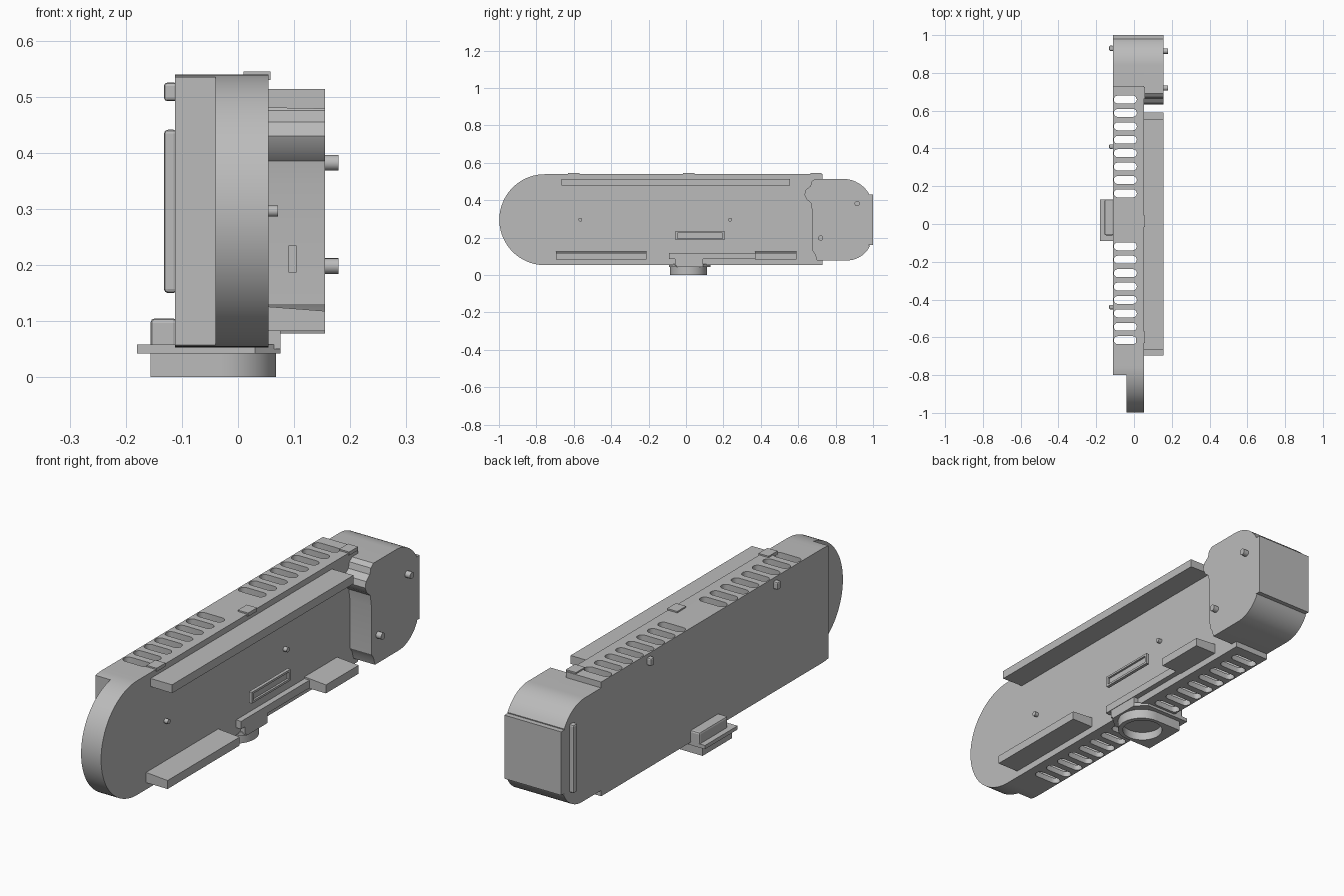
import bpy, bmesh, math

cube = bpy.data.objects.get("Cube")
if cube:
    bpy.data.objects.remove(cube, do_unlink=True)

grey = bpy.data.materials.new("plain grey")
grey.use_nodes = True
colour = (0.5, 0.5, 0.5, 1)
grey.diffuse_color = colour
grey.node_tree.nodes["Principled BSDF"].inputs["Base Color"].default_value = colour


def finish(name, bm):
    bmesh.ops.recalc_face_normals(bm, faces=bm.faces)
    me = bpy.data.meshes.new(name)
    bm.to_mesh(me)
    bm.free()
    me.materials.append(grey)
    ob = bpy.data.objects.new(name, me)
    bpy.context.collection.objects.link(ob)
    return ob


def add_prism(bm, points, axis, low, high):
    """Extrude a flat outline: (y, z) along x, or (x, y) along z."""
    place = (lambda p, d: (d, *p)) if axis == "x" else (lambda p, d: (*p, d))
    face = bm.faces.new([bm.verts.new(place(p, low)) for p in points])
    new = bmesh.ops.extrude_face_region(bm, geom=[face])["geom"]
    step = place((0, 0), high - low)
    bmesh.ops.translate(bm, vec=step, verts=[g for g in new if isinstance(g, bmesh.types.BMVert)])


def prism(name, points, axis, low, high):
    bm = bmesh.new()
    add_prism(bm, points, axis, low, high)
    return finish(name, bm)


def box(name, x, y, z, bevel=0):
    pts = [(x[0], y[0]), (x[1], y[0]), (x[1], y[1]), (x[0], y[1])]
    ob = prism(name, pts, "z", *z)
    if bevel:
        mod = ob.modifiers.new("soft edge", "BEVEL")
        mod.width, mod.segments = bevel, 2
    return ob


def arc(cx, cy, r, start, end, n):
    angles = [math.radians(start + (end - start) * i / n) for i in range(n + 1)]
    return [(cx + r * math.cos(a), cy + r * math.sin(a)) for a in angles]


def disc(cx, cy, r, n=20):
    return arc(cx, cy, r, 0, 360, n)[:-1]


def cut(ob, *cutters):
    for c in cutters:
        mod = ob.modifiers.new("cut", "BOOLEAN")
        mod.operation, mod.solver, mod.object = "DIFFERENCE", "EXACT", c
    bpy.context.view_layer.update()
    deps = bpy.context.evaluated_depsgraph_get()
    me = bpy.data.meshes.new_from_object(ob.evaluated_get(deps))
    ob.modifiers.clear()
    ob.data = me
    for c in cutters:
        bpy.data.objects.remove(c, do_unlink=True)


def smooth(ob):
    bpy.ops.object.select_all(action="DESELECT")
    ob.select_set(True)
    bpy.context.view_layer.objects.active = ob
    bpy.ops.object.shade_smooth_by_angle(angle=math.radians(30))


# Hollow housing with one round end, stepped on the right side
outline = arc(-0.755, 0.296, 0.243, 90, 270, 48) + [(0.73, 0.053), (0.73, 0.539)]
housing = prism("housing", outline, "x", -0.112, 0.054)
step = box("step_cutter", (-0.2, -0.04), (-1.1, -0.8), (0, 0.6))
cavity = box("cavity_cutter", (-0.107, 0.035), (-0.72, 0.69), (0.078, 0.515))

# Two rows of vent slots right through the top and bottom
bm = bmesh.new()
for first in (-0.615, 0.162):
    for i in range(8):
        y = first + i * 0.071
        slot = arc(-0.006, y, 0.021, -90, 90, 8) + arc(-0.086, y, 0.021, 90, 270, 8)
        add_prism(bm, slot, "z", -0.1, 0.7)
slots = finish("slot_cutter", bm)
cut(housing, step, cavity, slots)
smooth(housing)

# Rear block with wavy front edge and rounded corners
wavy = [(0.70, 0.078), (0.69, 0.11), (0.677, 0.13), (0.675, 0.34), (0.668, 0.385),
        (0.645, 0.405), (0.633, 0.43), (0.64, 0.455), (0.665, 0.475), (0.672, 0.5), (0.69, 0.514)]
back = arc(0.84, 0.354, 0.16, 90, 30, 10) + [(0.978, 0.43), (1, 0.43), (1, 0.16), (0.975, 0.16)]
back += arc(0.86, 0.215, 0.137, -25, -90, 10)
smooth(prism("rear_block_outer", wavy + back, "x", 0.054, 0.155))
inner = [(0.72, 0.078), (0.72, 0.514)] + back
smooth(prism("rear_block_inner", inner, "x", -0.112, 0.055))

# Long rails on the left side, slightly thicker at the wall
for name, ys, zs in (("top_rail", (-0.665, 0.555), (0.478, 0.514)),
                     ("front_bottom_rail", (-0.695, -0.21), (0.082, 0.118)),
                     ("rear_bottom_rail", (0.37, 0.59), (0.082, 0.118))):
    ob = box(name, (0.05, 0.155), ys, zs)
    for v in ob.data.vertices:
        if v.co.x < 0.1:
            v.co.z += 0.008 if (v.co.z > zs[0] + 0.01) == (zs[0] < 0.3) else 0
            v.co.z -= 0.006 if name == "top_rail" and v.co.z < 0.49 else 0
box("middle_bottom_rail", (0.05, 0.078), (-0.09, 0.37), (0.085, 0.118))

# Small tabs along the top edge
for y in (-0.6, 0.015, 0.695):
    box("top_tab", (0.01, 0.058), (y - 0.03, y + 0.03), (0.53, 0.545))

# Pegs on both sides
for name, y, z, r, lo, hi in (("wall_peg", -0.565, 0.296, 0.01, 0.05, 0.071),
                              ("wall_peg", 0.236, 0.296, 0.01, 0.05, 0.071),
                              ("block_peg", 0.915, 0.382, 0.014, 0.15, 0.179),
                              ("block_peg", 0.72, 0.198, 0.014, 0.15, 0.179)):
    smooth(prism(name, disc(y, z, r), "x", lo, hi))
for y in (-0.44, 0.41):
    box("right_peg", (-0.132, -0.108), (y - 0.012, y + 0.012), (0.492, 0.525), 0.006)
box("right_bar", (-0.132, -0.108), (0.916, 0.944), (0.15, 0.441), 0.007)

# Connector frame standing off the wall
connector = box("connector", (0.09, 0.104), (-0.055, 0.205), (0.187, 0.235))
cut(connector, box("connector_cutter", (0.095, 0.12), (-0.045, 0.195), (0.196, 0.226)))

# Clip under the middle: flange, upright lip and round-ended socket
flange = [(-0.18, -0.09), (0.03, -0.09), (0.076, -0.05), (0.076, 0.09), (0.03, 0.13), (-0.18, 0.13)]
prism("clip_flange", flange, "z", 0.042, 0.058)
box("clip_lip", (-0.156, -0.108), (-0.06, 0.13), (0.05, 0.105), 0.008)
box("clip_hook", (0.04, 0.076), (-0.06, 0.09), (0.05, 0.085))
socket = prism("clip_socket", arc(-0.03, 0.013, 0.098, -90, 90, 24) + [(-0.156, 0.111), (-0.156, -0.085)],
               "z", 0, 0.045)
cut(socket, prism("socket_cutter", disc(-0.035, 0.013, 0.082, 40), "z", -0.05, 0.036))
smooth(socket)
